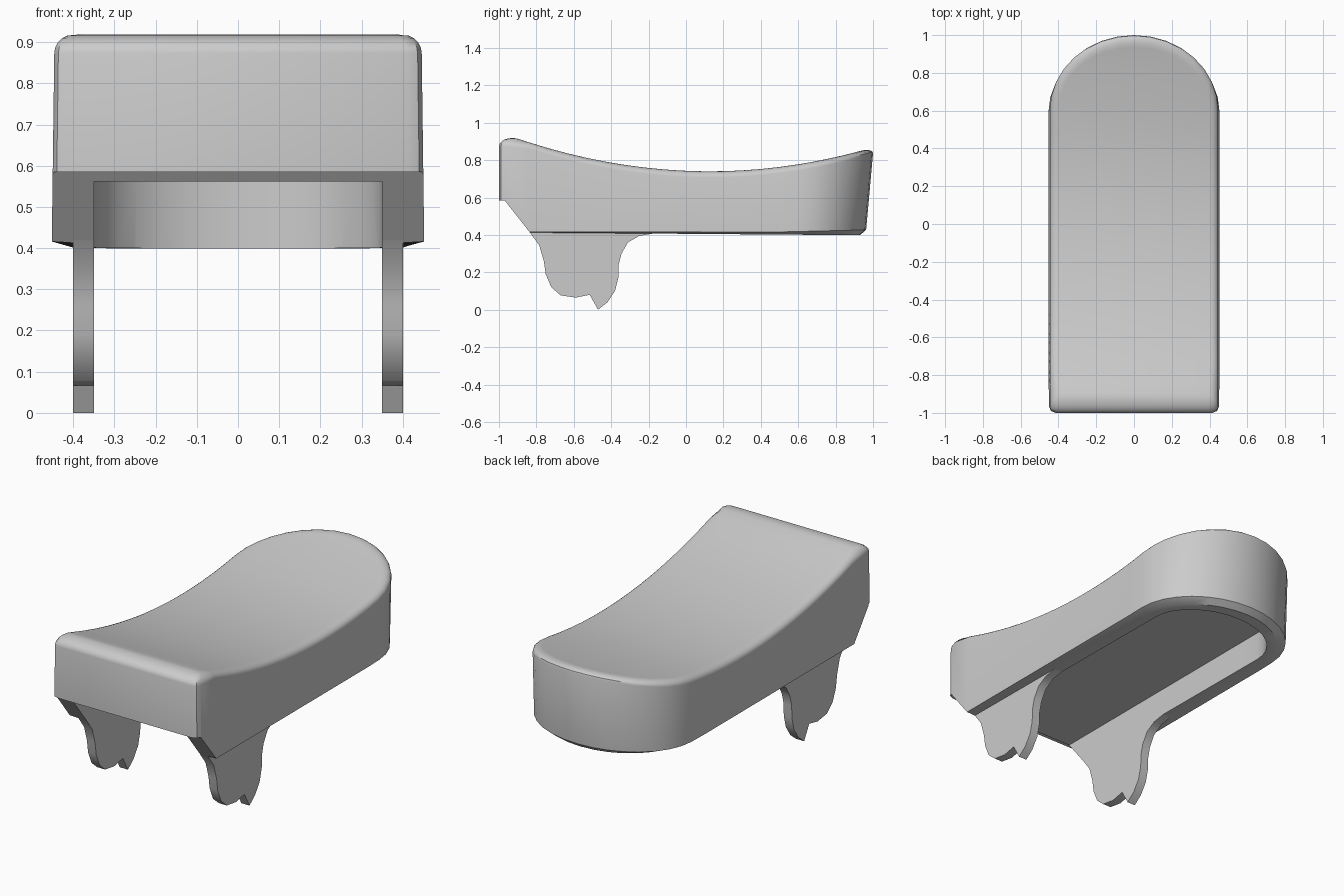
import bpy, bmesh
from math import sin, cos, pi, radians

if "Cube" in bpy.data.objects:
    bpy.data.objects.remove(bpy.data.objects["Cube"])


def make_object(name, verts, faces):
    mesh = bpy.data.meshes.new(name)
    mesh.from_pydata(verts, [], faces)
    bm = bmesh.new()
    bm.from_mesh(mesh)
    bmesh.ops.recalc_face_normals(bm, faces=bm.faces)
    bm.to_mesh(mesh)
    bm.free()
    ob = bpy.data.objects.new(name, mesh)
    bpy.context.collection.objects.link(ob)
    return ob


def half_outline(w, front, back):
    """Right half of the plan shape, from the square front to the rounded back."""
    pts = [(w - .035, front), (w - .01, front + .01), (w, front + .035)]
    pts += [(w, -.84 + 1.44 * i / 14) for i in range(15)]
    pts += [(w * cos(a), .6 + (back - .6) * sin(a))
            for a in (pi / 2 * i / 8 for i in range(1, 9))]
    return pts


def loft(name, rings):
    """Rings are (half outline, z function); both ends are capped straight across."""
    n = len(rings[0][0])
    m = 2 * n - 1
    verts, faces = [], []
    for pts, z in rings:
        half = [(x, y, z(y)) for x, y in pts]
        half[-1] = (0, half[-1][1], half[-1][2])
        verts += half + [(-x, y, h) for x, y, h in reversed(half[:-1])]
    for r in range(len(rings) - 1):
        a, b = r * m, (r + 1) * m
        faces += [(a + i, a + (i + 1) % m, b + (i + 1) % m, b + i) for i in range(m)]
    for s in (0, (len(rings) - 1) * m):
        faces += [(s + i, s + i + 1, s + m - 2 - i, s + m - 1 - i) for i in range(n - 2)]
        faces.append((s + n - 2, s + n - 1, s + n))
    return make_object(name, verts, faces)


def prism(name, profile, x0, x1):
    """Side profile (y, z) extruded along x."""
    n = len(profile)
    verts = [(x, y, z) for x in (x0, x1) for y, z in profile]
    faces = [(i, (i + 1) % n, n + (i + 1) % n, n + i) for i in range(n)]
    faces += [tuple(range(n)), tuple(range(n, 2 * n))]
    return make_object(name, verts, faces)


def activate(ob):
    bpy.ops.object.select_all(action='DESELECT')
    ob.select_set(True)
    bpy.context.view_layer.objects.active = ob


def top_z(y):
    return min(.918, .74 + (.165 if y < .13 else .17) * (y - .13) ** 2)


# Body: chamfered bottom, drafted walls, filleted dished top
rings = [
    (half_outline(.40, -1, .93), lambda y: .406 - .008 * y),
    (half_outline(.452, -1, .963), lambda y: .416 + .012 * max(0, y - .5) / .5),
]
for k in range(6):
    a = pi / 2 * k / 5
    d = 1 - cos(a)
    rings.append((half_outline(.446 - .045 * d, -1 + .07 * d, 1 - .065 * d),
                  lambda y, a=a: top_z(y) - (.045 if y < -.9 else .033) * (1 - sin(a))))
body = loft("body_shell", rings)

# Hollow underside and sloped front cut
cavity = loft("cavity_cutter", [(half_outline(.35, -1.2, .865), lambda y: .3),
                                (half_outline(.35, -1.2, .865), lambda y: .562)])
wedge = prism("slope_cutter", [(-1.1, .3), (-1.1, .585), (-.97, .585),
                               (-.84, .42), (-.745, .3)], -.6, .6)
activate(body)
for cutter in (wedge, cavity):
    mod = body.modifiers.new("cut", 'BOOLEAN')
    mod.operation = 'DIFFERENCE'
    mod.solver = 'EXACT'
    mod.object = cutter
    bpy.ops.object.modifier_apply(modifier=mod.name)
    bpy.data.objects.remove(cutter)
bpy.ops.object.shade_smooth_by_angle(angle=radians(30))

# Pair of hooked legs
leg_profile = [(-.84, .42), (-.785, .345), (-.76, .26), (-.75, .19), (-.72, .12),
               (-.67, .077), (-.59, .065), (-.515, .08), (-.47, 0), (-.42, .04),
               (-.38, .10), (-.362, .17), (-.36, .24), (-.345, .30), (-.31, .36),
               (-.25, .395), (-.16, .41), (-.16, .42)]
for side, name in ((1, "right_leg"), (-1, "left_leg")):
    leg = prism(name, leg_profile, side * .35, side * .40)
    activate(leg)
    bpy.ops.object.shade_smooth_by_angle(angle=radians(30))
